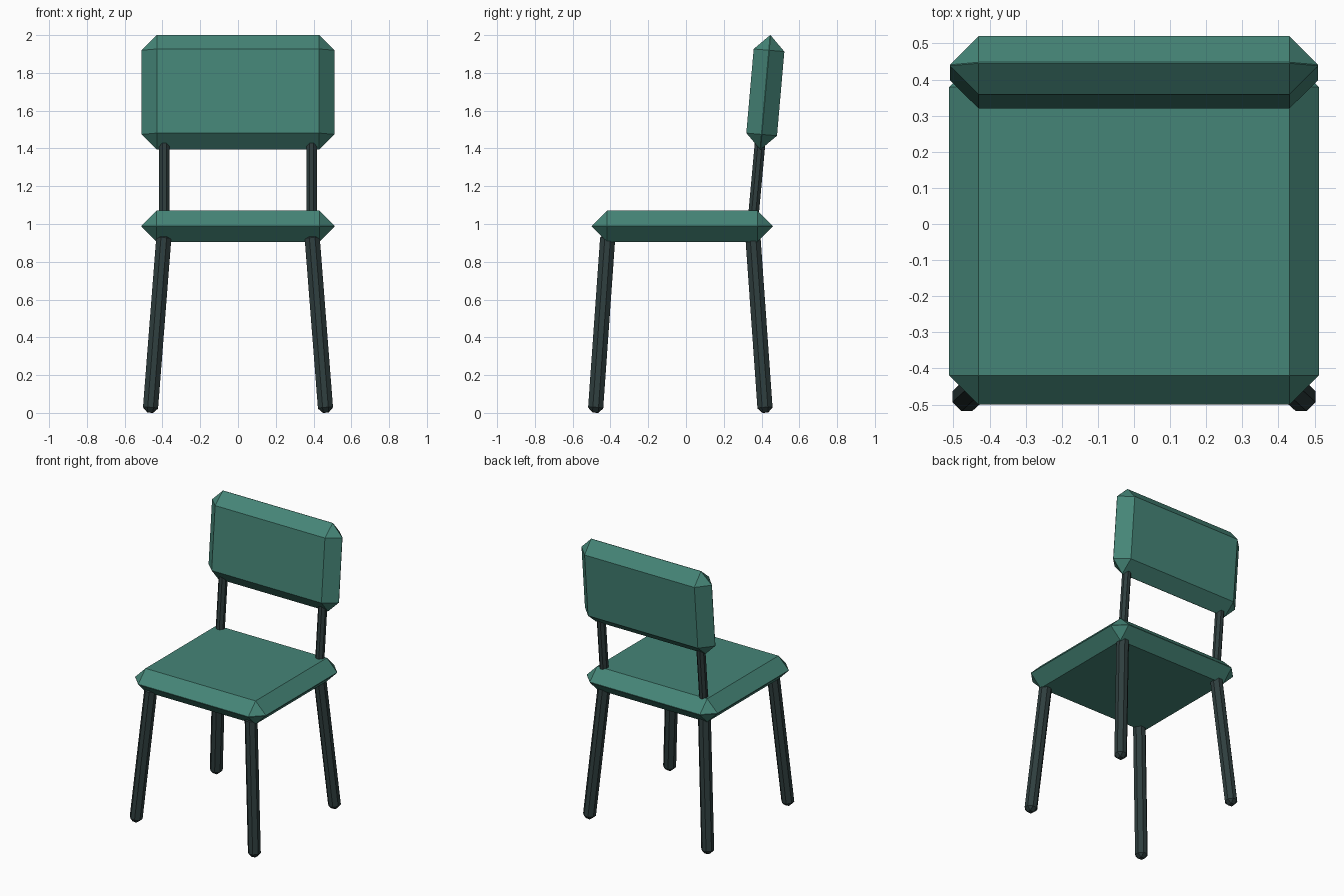
import bpy
import bmesh
from math import radians
from mathutils import Vector, Quaternion

default_cube = bpy.data.objects.get("Cube")
if default_cube:
    bpy.data.objects.remove(default_cube, do_unlink=True)


def make_material(name, colour):
    mat = bpy.data.materials.new(name)
    mat.use_nodes = True
    mat.diffuse_color = colour
    bsdf = next(n for n in mat.node_tree.nodes if n.type == 'BSDF_PRINCIPLED')
    bsdf.inputs["Base Color"].default_value = colour
    return mat


green = make_material("green_padding", (0.06, 0.235, 0.185, 1))
dark = make_material("dark_frame", (0.028, 0.048, 0.048, 1))


def chamfered_box(name, size, chamfer, centre, rotation, mat):
    """Box with every edge cut by a single flat chamfer."""
    bm = bmesh.new()
    bmesh.ops.create_cube(bm, size=1)
    bmesh.ops.scale(bm, vec=size, verts=bm.verts)
    bmesh.ops.bevel(bm, geom=bm.edges[:], offset=chamfer, offset_type='OFFSET',
                    segments=1, affect='EDGES')
    mesh = bpy.data.meshes.new(name)
    bm.to_mesh(mesh)
    bm.free()
    mesh.materials.append(mat)
    obj = bpy.data.objects.new(name, mesh)
    obj.location = centre
    obj.rotation_mode = 'QUATERNION'
    obj.rotation_quaternion = rotation
    bpy.context.collection.objects.link(obj)
    return obj


def bar(name, start, end, width, chamfer, mat):
    """Chamfered square bar running between two points."""
    start, end = Vector(start), Vector(end)
    axis = end - start
    turn = Vector((0, 0, 1)).rotation_difference(axis)
    return chamfered_box(name, (width, width, axis.length), chamfer,
                         (start + end) / 2, turn, mat)


# Padded seat and tilted backrest
chamfered_box("seat", (1.024, 0.96, 0.165), 0.081, (0, -0.02, 0.988),
              Quaternion(), green)
chamfered_box("backrest", (1.02, 0.163, 0.607), 0.08, (0, 0.42, 1.697),
              Quaternion((1, 0, 0), radians(-5)), green)

# Splayed legs and backrest posts on both sides
for side, sign in (("left", 1), ("right", -1)):
    for end, y_foot, y_top in (("front", -0.48, -0.413), ("back", 0.42, 0.353)):
        bar(f"{end}_{side}_leg", (sign * 0.465, y_foot, 0.002),
            (sign * 0.391, y_top, 0.95), 0.08, 0.025, dark)
    bar(f"{side}_backrest_post", (sign * 0.39, 0.353, 1.0),
        (sign * 0.39, 0.394, 1.45), 0.056, 0.017, dark)
